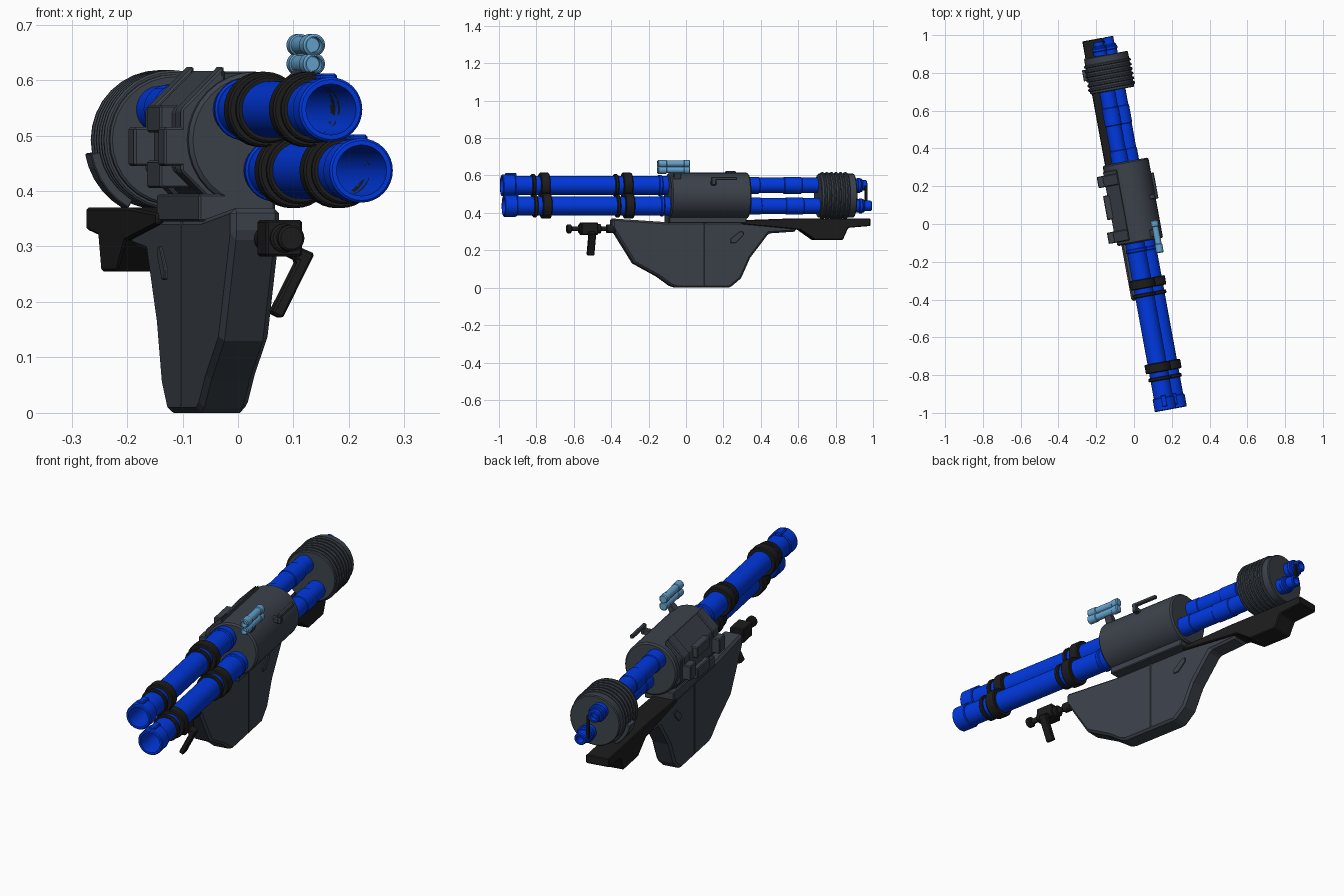
import bpy, bmesh, math
from mathutils import Matrix, Vector

cube = bpy.data.objects.get("Cube")
if cube:
    bpy.data.objects.remove(cube, do_unlink=True)

# The weapon is built along y, then turned about the vertical
TURN = Matrix.Rotation(math.radians(10.4), 4, 'Z')
AXIS_X, AXIS_Z = 0.015, 0.492
BODY_RADIUS = 0.123
BARREL_RADIUS = 0.051
BORE = 0.9 * BARREL_RADIUS


def material(name, *rgb):
    mat = bpy.data.materials.new(name)
    mat.use_nodes = True
    mat.diffuse_color = (*rgb, 1)
    mat.node_tree.nodes["Principled BSDF"].inputs["Base Color"].default_value = (*rgb, 1)
    return mat


BLUE = material("blue", 0, 0.04, 0.75)
SLATE = material("slate", 0.045, 0.055, 0.07)
BLACK = material("black", 0.012, 0.012, 0.012)
SKY = material("light_blue", 0.13, 0.37, 0.62)


def finish(name, bm, mat):
    """Turn the finished mesh into place and wrap it in an object."""
    bmesh.ops.recalc_face_normals(bm, faces=bm.faces)
    bm.transform(TURN)
    mesh = bpy.data.meshes.new(name)
    bm.to_mesh(mesh)
    bm.free()
    mesh.materials.append(mat)
    obj = bpy.data.objects.new(name, mesh)
    bpy.context.collection.objects.link(obj)
    return obj


def tube(name, start, end, radius, x, z, mat, bore=0, chamfer=0.004):
    """Spin a chamfered round, hollow if it has a bore, along y."""
    shoulder = radius - chamfer
    profile = [(start, bore), (start, shoulder), (start + chamfer, radius),
               (end - chamfer, radius), (end, shoulder), (end, bore)]
    bm = bmesh.new()
    verts = [bm.verts.new((x + r, y, z)) for y, r in profile]
    edges = [bm.edges.new(pair) for pair in zip(verts, verts[1:])]
    if bore:
        edges.append(bm.edges.new((verts[-1], verts[0])))
    bmesh.ops.spin(bm, geom=verts + edges, cent=(x, 0, z), axis=(0, 1, 0),
                   angle=math.tau, steps=32)
    bmesh.ops.remove_doubles(bm, verts=bm.verts, dist=0.0002)
    mesh = finish(name, bm, mat).data
    mesh.shade_smooth()
    mesh.set_sharp_from_angle(angle=math.radians(30))


def prism(name, outline, axis, start, end, mat, bevel=0.004):
    """Extrude a (y, z) outline along x, or an (x, z) outline along y."""
    def place(along, a, b):
        return Vector((along, a, b) if axis == 'x' else (a, along, b))

    bm = bmesh.new()
    face = bm.faces.new([bm.verts.new(place(start, *point)) for point in outline])
    extruded = bmesh.ops.extrude_face_region(bm, geom=[face])["geom"]
    moved = [item for item in extruded if isinstance(item, bmesh.types.BMVert)]
    bmesh.ops.translate(bm, vec=place(end - start, 0, 0), verts=moved)
    modifier = finish(name, bm, mat).modifiers.new("chamfer", 'BEVEL')
    modifier.width = bevel
    modifier.segments = 1


def box(name, x, y, z, width, length, height, mat):
    """Chamfered block given by its centre and size."""
    left, right = x - width / 2, x + width / 2
    low, high = z - height / 2, z + height / 2
    outline = [(left, low), (right, low), (right, high), (left, high)]
    prism(name, outline, 'y', y - length / 2, y + length / 2, mat)


def around(radius, degrees):
    """Point on a circle about the receiver axis, as (x, z)."""
    angle = math.radians(degrees)
    return AXIS_X + radius * math.cos(angle), AXIS_Z + radius * math.sin(angle)


# Twin barrels, staggered diagonally about the receiver axis
for label, sign in (("upper", 1), ("lower", -1)):
    x = AXIS_X - sign * 0.028
    z = AXIS_Z + sign * 0.055
    tube(f"{label}_front_barrel", -0.94, 0, BARREL_RADIUS, x, z, BLUE, bore=BORE)
    tube(f"{label}_muzzle", -1, -0.93, 0.058, x, z, BLUE, bore=BORE)
    box(f"{label}_muzzle_sight", x, -0.95, z + 0.055, 0.03, 0.06, 0.02, BLUE)
    tube(f"{label}_collar", -0.15, -0.13, 0.056, x, z, BLUE, bore=BORE)

    # Each pair of bands is one thin ring and one broad ring
    for place, front in (("front", -0.84), ("rear", -0.39)):
        broad = front + 0.045
        tube(f"{label}_{place}_thin_band", front, front + 0.02, 0.061, x, z, BLACK, bore=BORE)
        tube(f"{label}_{place}_broad_band", broad, broad + 0.05, 0.068, x, z, BLACK, bore=BORE)

    # Rear tube steps down through the drum to a hollow nozzle
    tail = 0.992 - sign * 0.008
    tube(f"{label}_rear_barrel", 0.3, 0.75, 0.042, x, z, BLUE)
    for place, start in (("front", 0.3), ("rear", 0.53)):
        tube(f"{label}_rear_barrel_{place}_sleeve", start, start + 0.1, 0.045, x, z, BLUE)
    tube(f"{label}_rear_stem", 0.75, 0.96, 0.036, x, z, BLUE)
    tube(f"{label}_rear_collar", 0.93, 0.95, 0.04, x, z, BLUE)
    tube(f"{label}_rear_nozzle", 0.95, tail, 0.028, x, z, BLUE, bore=0.017)

box("rear_link", AXIS_X, 0.975, AXIS_Z, 0.015, 0.015, 0.11, BLACK)

# Round receiver with an angular armour panel on its right flank
tube("receiver", -0.1, 0.333, BODY_RADIUS, AXIS_X, AXIS_Z, SLATE, chamfer=0.007)


def half_octagon(radius):
    return [around(radius, 112.5 + 45 * corner) for corner in range(4)]


prism("side_panel", half_octagon(0.138), 'y', -0.08, 0.3, SLATE)
for label, middle in (("front", -0.05), ("rear", 0.25)):
    prism(f"{label}_panel_rib", half_octagon(0.145), 'y', middle - 0.03, middle + 0.03, SLATE)
    box(f"{label}_panel_lug", -0.12, middle, 0.48, 0.06, 0.06, 0.07, SLATE)
for label, height in (("upper", 0.53), ("lower", 0.43)):
    box(f"{label}_panel_plate", -0.1, 0.11, height, 0.07, 0.13, 0.05, SLATE)
box("receiver_saddle", -0.02, 0.11, 0.37, 0.14, 0.42, 0.05, SLATE)

# Lower housing, with a beam reaching back under the shoulder rest
HOUSING_LEFT, HOUSING_RIGHT = 0.004, -0.086
housing = [(-0.4, 0.37), (-0.4, 0.32), (-0.28, 0.13), (-0.15, 0.06), (-0.08, 0.01),
           (-0.05, 0), (0.24, 0), (0.3, 0.05), (0.35, 0.16), (0.45, 0.29),
           (0.6, 0.3), (0.6, 0.35), (-0.1, 0.35)]
prism("lower_housing", housing, 'x', HOUSING_RIGHT, HOUSING_LEFT, SLATE, bevel=0.01)
box("housing_seam", -0.041, 0.1, 0.18, 0.094, 0.01, 0.34, SLATE)
slot = [(0.24, 0.24), (0.27, 0.24), (0.31, 0.28), (0.31, 0.3), (0.29, 0.3), (0.24, 0.26)]
for label, side in (("left", HOUSING_LEFT), ("right", HOUSING_RIGHT)):
    prism(f"{label}_housing_slot", slot, 'x', side - 0.005, side + 0.005, SLATE, bevel=0.002)

# Shoulder rest
rest = [(0.3, 0.36), (0.3, 0.34), (0.62, 0.31), (0.7, 0.255), (0.85, 0.255),
        (0.88, 0.32), (1, 0.33), (1, 0.37), (0.58, 0.37)]
prism("shoulder_rest", rest, 'x', -0.095, 0.015, BLACK)

# Ribbed rear drum and the curved clamp holding it to the rest
tube("rear_drum", 0.715, 0.908, 0.118, AXIS_X, AXIS_Z, SLATE)
for rib in range(6):
    start = 0.73 + rib * 0.025
    tube(f"drum_rib_{rib + 1}", start, start + 0.015, 0.126, AXIS_X, AXIS_Z, SLATE)
sweep = range(190, 250, 10)
clamp = [around(0.12, a) for a in sweep] + [around(0.142, a) for a in reversed(sweep)]
prism("drum_clamp", clamp, 'y', 0.79, 0.85, SLATE, bevel=0.002)

# Twin-tube sight on a post
SIGHT_X, SIGHT_Z = 0.108, 0.646
for label, sign in (("upper", 1), ("lower", -1)):
    z = SIGHT_Z + sign * 0.017
    tube(f"{label}_sight_tube", -0.15, 0, 0.017, SIGHT_X, z, SKY)
    tube(f"{label}_sight_hood", -0.175, -0.125, 0.02, SIGHT_X, z, SKY, bore=0.014)
    tube(f"{label}_sight_eyepiece", -0.035, 0, 0.02, SIGHT_X, z, SKY)
box("sight_bridge", SIGHT_X, -0.08, SIGHT_Z, 0.015, 0.08, 0.04, SKY)
post = [around(0.1, 65), around(0.1, 40), around(0.158, 52), around(0.158, 57)]
prism("sight_post", post, 'y', -0.085, -0.045, SLATE, bevel=0.002)

# Cocking handle on the left flank
box("cocking_handle_bar", 0.143, 0.18, 0.584, 0.018, 0.14, 0.017, SLATE)
box("cocking_handle_leg", 0.143, 0.125, 0.57, 0.018, 0.025, 0.045, SLATE)
box("cocking_handle_stem", 0.115, 0.125, 0.56, 0.05, 0.025, 0.025, SLATE)

# Fore grip in front of the housing
GRIP_X, GRIP_Z = -0.02, 0.315
tube("grip_rod", -0.62, -0.38, 0.013, GRIP_X, GRIP_Z, BLACK)
tube("grip_knob", -0.645, -0.62, 0.024, GRIP_X, GRIP_Z, BLACK)
tube("grip_socket", -0.43, -0.38, 0.023, GRIP_X, GRIP_Z, BLACK)
tube("grip_barrel", -0.58, -0.46, 0.026, GRIP_X, GRIP_Z, BLACK)
box("grip_block", GRIP_X, -0.525, GRIP_Z, 0.066, 0.09, 0.066, BLACK)
handle = [(-0.01, 0.31), (0.043, 0.287), (-0.016, 0.17), (-0.036, 0.18),
          (0.012, 0.274), (-0.01, 0.285)]
prism("fore_grip", handle, 'y', -0.535, -0.495, BLACK)
